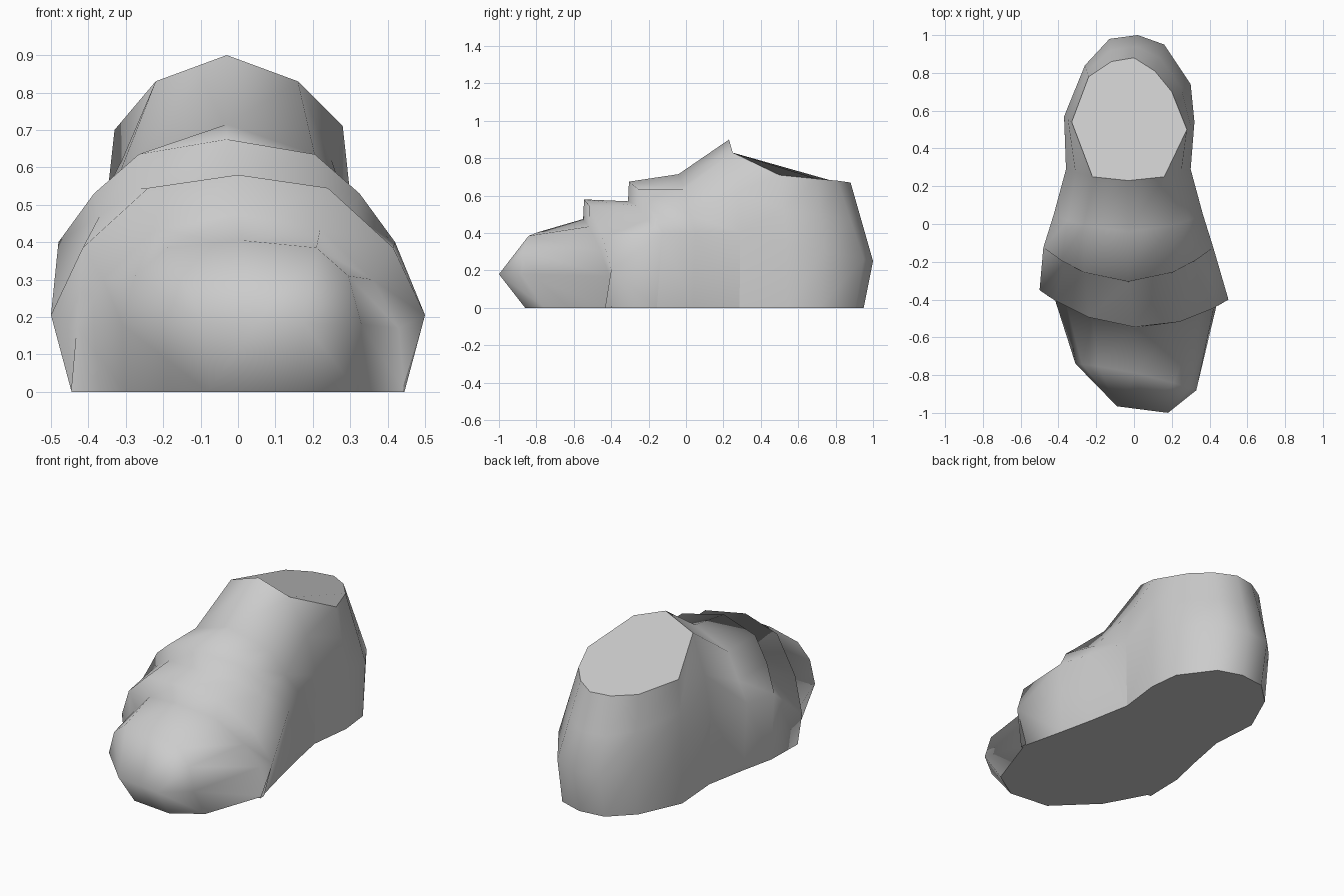
import bpy, bmesh
from mathutils import Vector

if "Cube" in bpy.data.objects:
    bpy.data.objects.remove(bpy.data.objects["Cube"])


def section(y_top, y_side, cx, half, z_top, skew=0.0, base_shift=0.0):
    """Arch across the shoe, right to left, from half profile points (x, z): base first."""
    w = max(p[0] for p in half)

    def pt(i, s):
        x, z = half[i]
        y = y_top + (y_side - y_top) * (x / w) ** 2 + skew * s * x
        return Vector((cx + s * x, y + (base_shift if i == 0 else 0), z))

    n = len(half)
    return ([pt(i, 1) for i in range(n)] + [Vector((cx, y_top, z_top))]
            + [pt(i, -1) for i in reversed(range(n))])


def loft(bm, rows):
    """Quads between neighbouring rows of points."""
    grid = [[bm.verts.new(p) for p in row] for row in rows]
    for a, b in zip(grid, grid[1:]):
        for i in range(len(a) - 1):
            bm.faces.new((a[i], a[i + 1], b[i + 1], b[i]))
    return grid


# Forefoot sections from the ankle to the toe, with two stepped bands
ankle = section(.23, .29, -.03, [(.32, 0), (.33, .40), (.28, .62), (.19, .83)], .90)
forefoot = [
    ankle,
    section(-.04, .05, -.03, [(.367, 0), (.395, .40), (.32, .50), (.235, .635)], .715),
    section(-.305, -.125, -.03, [(.41, 0), (.45, .40), (.355, .53), (.235, .635)], .675),
    section(-.31, -.125, -.03, [(.41, 0), (.45, .40), (.34, .47), (.23, .545)], .57),
    section(-.545, -.375, 0, [(.445, 0), (.5, .205), (.415, .385), (.24, .545)], .58, -.05),
    section(-.55, -.375, 0, [(.445, 0), (.43, .17), (.36, .30), (.22, .435)], .475, -.05),
    section(-.79, -.81, .01, [(.31, 0), (.32, .18), (.285, .31), (.20, .385)], .405, -.22, .12),
]

# Nose of the toe: one ridge that the last section converges on
nose_r, nose_l = Vector((.18, -1, .18)), Vector((-.09, -.965, .18))
base_r, base_l = Vector((.16, -.86, 0)), Vector((-.08, -.835, 0))
forefoot.append([base_r] + [nose_r] * 3 + [(nose_r + nose_l) / 2] + [nose_l] * 3 + [base_l])

# Heel cup columns: outline at the widest level, and the opening rim above it
outline = [(.32, .54), (.30, .74), (.16, .95), (.02, 1.0), (-.13, .98), (-.26, .84), (-.37, .57)]
rim = [(.28, .50, .71), (.20, .70, .69), (.11, .81, .68), (0, .88, .67),
       (-.12, .86, .67), (-.24, .78, .68), (-.33, .54, .70)]
heel = [ankle[:4]]
for (x, y), top in zip(outline, rim):
    mid = Vector((x, y, .40 - .15 * (y - .28) / .72))
    top = Vector(top)
    heel.append([Vector((x, y - .05 * max(0, y - .5) / .5, 0)), mid, mid.lerp(top, .5), top])
heel.append(ankle[:4:-1])

bm = bmesh.new()
nose = loft(bm, forefoot)[-1]
loft(bm, heel)
bm.faces.new([nose[i] for i in (0, 1, 4, 7, 8)])
bmesh.ops.remove_doubles(bm, verts=bm.verts, dist=.0005)
for f in bm.faces:
    f.smooth = True

# Flat sole and closed ankle opening, both with a crisp border
border = [e for e in bm.edges if e.is_boundary]
bmesh.ops.holes_fill(bm, edges=border, sides=0)
for e in border:
    e.smooth = False

# Crisp seam where the heel cup meets the forefoot
for e in bm.edges:
    if all(any((v.co - p).length < .001 for p in ankle[:2] + ankle[-2:]) for v in e.verts):
        e.smooth = False

bmesh.ops.recalc_face_normals(bm, faces=bm.faces)
mesh = bpy.data.meshes.new("shoe")
bm.to_mesh(mesh)
bm.free()
shoe = bpy.data.objects.new("shoe", mesh)
bpy.context.collection.objects.link(shoe)
